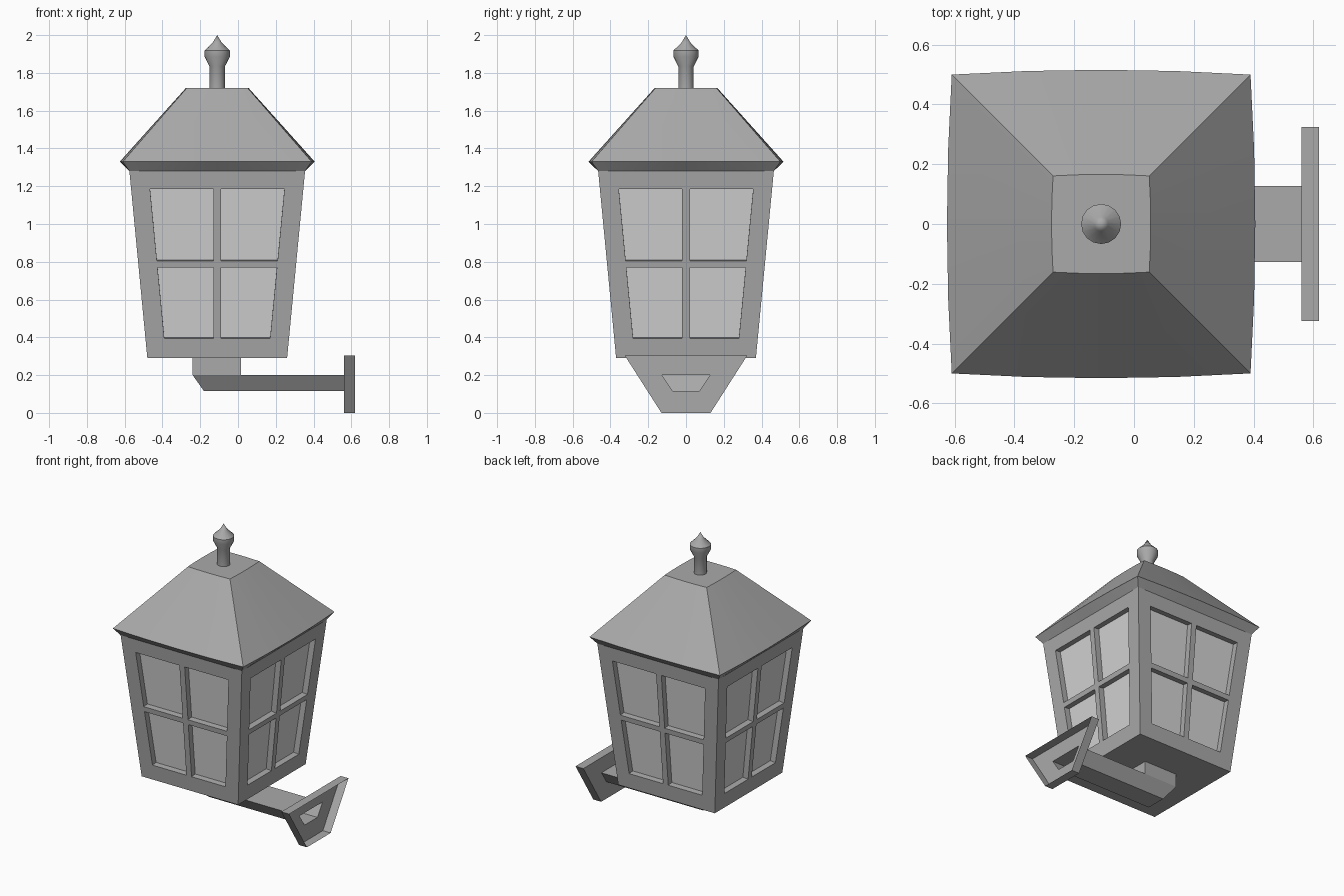
import bpy
import bmesh
import math
from mathutils import Matrix

cube = bpy.data.objects.get("Cube")
if cube:
    bpy.data.objects.remove(cube)

CX = -0.11  # lantern axis


def material(name, value):
    m = bpy.data.materials.new(name)
    m.use_nodes = True
    color = (value, value, value, 1)
    m.diffuse_color = color
    m.node_tree.nodes["Principled BSDF"].inputs["Base Color"].default_value = color
    return m


metal = material("grey metal", 0.40)
glass = material("pale glass", 0.65)


def finish(name, bm, smooth=False):
    bmesh.ops.remove_doubles(bm, verts=bm.verts, dist=0.0005)
    bmesh.ops.recalc_face_normals(bm, faces=bm.faces)
    mesh = bpy.data.meshes.new(name)
    bm.to_mesh(mesh)
    bm.free()
    mesh.materials.append(metal)
    mesh.materials.append(glass)
    ob = bpy.data.objects.new(name, mesh)
    bpy.context.collection.objects.link(ob)
    if smooth:
        bpy.ops.object.select_all(action="DESELECT")
        ob.select_set(True)
        bpy.context.view_layer.objects.active = ob
        bpy.ops.object.shade_smooth_by_angle(angle=math.radians(30))
    return ob


def loft(name, rings, cap_start=False, cap_end=False, smooth=False):
    bm = bmesh.new()
    loops = [[bm.verts.new(p) for p in ring] for ring in rings]
    for a, b in zip(loops, loops[1:]):
        for i in range(len(a)):
            j = (i + 1) % len(a)
            bm.faces.new((a[i], a[j], b[j], b[i]))
    if cap_start:
        bm.faces.new(loops[0])
    if cap_end:
        bm.faces.new(loops[-1])
    return finish(name, bm, smooth)


# Tapered lantern body: a frame grid on each side with four recessed panes
def half_width(z):
    return 0.37 + (z - 0.29) / 0.99 * 0.095


rows = [0.29, 0.395, 0.77, 0.805, 1.185, 1.28]
bm = bmesh.new()
panes = []
for side in range(4):
    turn = Matrix.Translation((CX, 0, 0)) @ Matrix.Rotation(side * math.pi / 2, 4, "Z")
    grid = []
    for z in rows:
        h = half_width(z)
        xs = [-h, 0.1 - h, -0.02, 0.02, h - 0.1, h]
        grid.append([bm.verts.new((x, -h, z)) for x in xs])
    bmesh.ops.transform(bm, matrix=turn, verts=[v for row in grid for v in row])
    for r in range(5):
        for c in range(5):
            f = bm.faces.new((grid[r][c], grid[r][c + 1], grid[r + 1][c + 1], grid[r + 1][c]))
            if r in (1, 3) and c in (1, 3):
                panes.append(f)
bm.normal_update()
for f in bmesh.ops.extrude_discrete_faces(bm, faces=panes)["faces"]:
    f.normal_update()
    f.material_index = 1
    bmesh.ops.translate(bm, vec=f.normal * -0.04, verts=f.verts)
b = half_width(rows[0])
bm.faces.new([bm.verts.new((CX + x * b, y * b, rows[0]))
              for x, y in ((-1, -1), (-1, 1), (1, 1), (1, -1))])
finish("lantern_body", bm)


# Roof with gently bowed sides and a flared eave
def bowed_square(half, bow, z, steps=4):
    ring = []
    for side in range(4):
        rot = Matrix.Rotation(side * math.pi / 2, 4, "Z")
        for i in range(steps):
            t = 2 * i / steps - 1
            p = Matrix.Translation((CX, 0, 0)) @ rot @ Matrix.Translation(
                (t * half, -half - bow * (1 - t * t), z))
            ring.append(p.to_translation())
    return ring


loft("roof", [bowed_square(0.465, 0, 1.28), bowed_square(0.5, 0.016, 1.33),
              bowed_square(0.161, 0.005, 1.72)], cap_end=True, smooth=True)

# Turned finial
profile = [(0.041, 1.715), (0.041, 1.835), (0.067, 1.885), (0.067, 1.918),
           (0.024, 1.96), (0, 2.0)]
SIDES = 16
loft("finial", [[(CX + r * math.cos(math.tau * i / SIDES), r * math.sin(math.tau * i / SIDES), z)
                 for i in range(SIDES)] for r, z in profile], smooth=True)


# Wall bracket: open-backed plate running into a hollow arm with a slanted end
def trapezoid(x_top, x_low, half_top, z_top, half_low, z_low):
    return [(x_top, -half_top, z_top), (x_top, half_top, z_top),
            (x_low, half_low, z_low), (x_low, -half_low, z_low)]


plate = (0.325, 0.305, 0.13, 0)
arm = (0.127, 0.2, 0.07, 0.115)
loft("wall_bracket", [trapezoid(0.62, 0.62, *plate), trapezoid(0.56, 0.56, *plate),
                      trapezoid(0.56, 0.56, *arm), trapezoid(-0.24, -0.18, *arm)],
     cap_end=True)

# Short post between arm and lantern
loft("post", [[(x, y * 0.127, z) for x, y in ((-0.24, -1), (0.015, -1), (0.015, 1), (-0.24, 1))]
              for z in (0.2, 0.29)])
